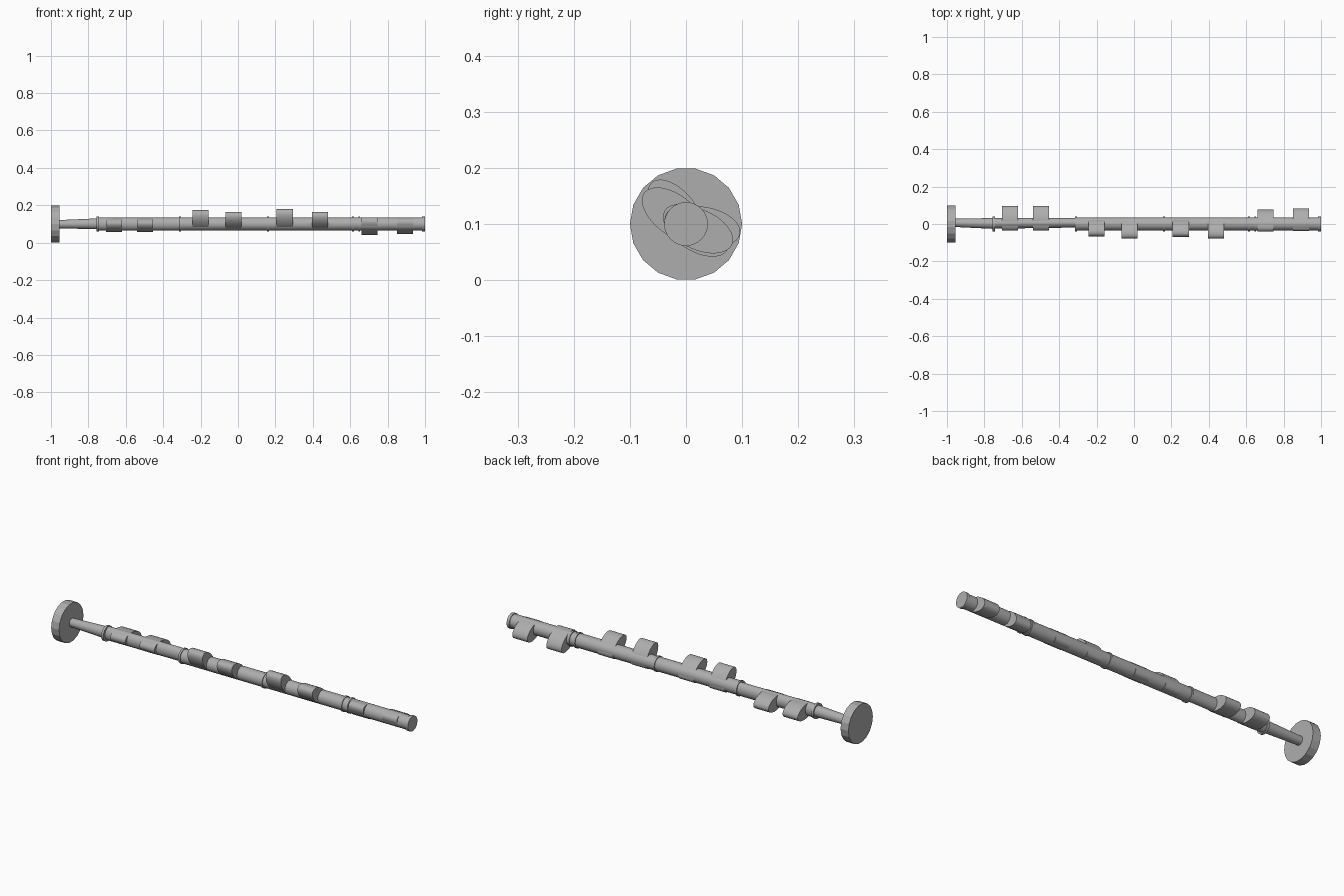
import bpy, bmesh
from math import cos, sin, pi, radians

if "Cube" in bpy.data.objects:
    bpy.data.objects.remove(bpy.data.objects["Cube"])

AXIS_Z = 0.1

steel = bpy.data.materials.new("dark_steel")
steel.diffuse_color = (0.42, 0.42, 0.42, 1)
steel.use_nodes = True
steel.node_tree.nodes["Principled BSDF"].inputs["Base Color"].default_value = steel.diffuse_color


def loft(name, sections, smooth=True):
    """Solid through cross-sections along x; each is (x, [(y, z), ...])."""
    bm = bmesh.new()
    rings = [[bm.verts.new((x, y, z)) for y, z in pts] for x, pts in sections]
    n = len(rings[0])
    for a, b in zip(rings, rings[1:]):
        for i in range(n):
            j = (i + 1) % n
            bm.faces.new((a[i], a[j], b[j], b[i]))
    bm.faces.new(rings[0])
    bm.faces.new(rings[-1])
    bmesh.ops.recalc_face_normals(bm, faces=bm.faces)
    mesh = bpy.data.meshes.new(name)
    bm.to_mesh(mesh)
    bm.free()
    mesh.materials.append(steel)
    ob = bpy.data.objects.new(name, mesh)
    bpy.context.collection.objects.link(ob)
    if smooth:
        bpy.ops.object.select_all(action='DESELECT')
        bpy.context.view_layer.objects.active = ob
        ob.select_set(True)
        bpy.ops.object.shade_smooth_by_angle(angle=radians(35))
    return ob


def oval(a, b, angle=0, shift=0, n=24, cy=0, cz=AXIS_Z):
    """Ellipse pushed along its long axis; angle is in degrees from +y to +z."""
    t = radians(angle)
    pts = []
    for i in range(n):
        u = shift + a * cos(2 * pi * i / n)
        v = b * sin(2 * pi * i / n)
        pts.append((cy + u * cos(t) - v * sin(t), cz + u * sin(t) + v * cos(t)))
    return pts


def circle(r, n=24, cy=0, cz=AXIS_Z):
    return oval(r, r, n=n, cy=cy, cz=cz)


# Drive disc
loft("drive_disc", [(-1, circle(0.1, 18)), (-0.955, circle(0.1, 18))], False)

# Shaft: narrow neck, slimmer first span, main span
loft("shaft_neck", [(-0.957, circle(0.022, cy=0.006, cz=0.099)),
                    (-0.75, circle(0.029, cy=0.003, cz=0.101))])
loft("shaft_first_span", [(-0.75, oval(0.029, 0.034, cy=0.004)),
                          (-0.31, oval(0.026, 0.034, cy=0.007))])
loft("shaft_main", [(-0.31, circle(0.035)), (0.995, circle(0.035))])

# Bearing collars
for x0, x1 in ((-0.756, -0.744), (-0.316, -0.306), (0.155, 0.165),
               (0.61, 0.62), (0.643, 0.653), (0.985, 1.0)):
    loft("bearing_collar", [(x0, circle(0.039)), (x1, circle(0.039))])

# Cam lobes: centre x, direction, half length, offset
for x, ang, a, s in ((-0.664, -10, 0.067, 0.031), (-0.497, -10, 0.067, 0.031),
                     (-0.2, 130, 0.065, 0.025), (-0.024, 143, 0.066, 0.027),
                     (0.25, 129, 0.067, 0.029), (0.438, 143, 0.066, 0.027),
                     (0.703, -33, 0.066, 0.021), (0.893, -24, 0.065, 0.025)):
    profile = oval(a, 0.036, ang, s, n=32)
    loft("cam_lobe", [(x - 0.043, profile), (x + 0.043, profile)])
